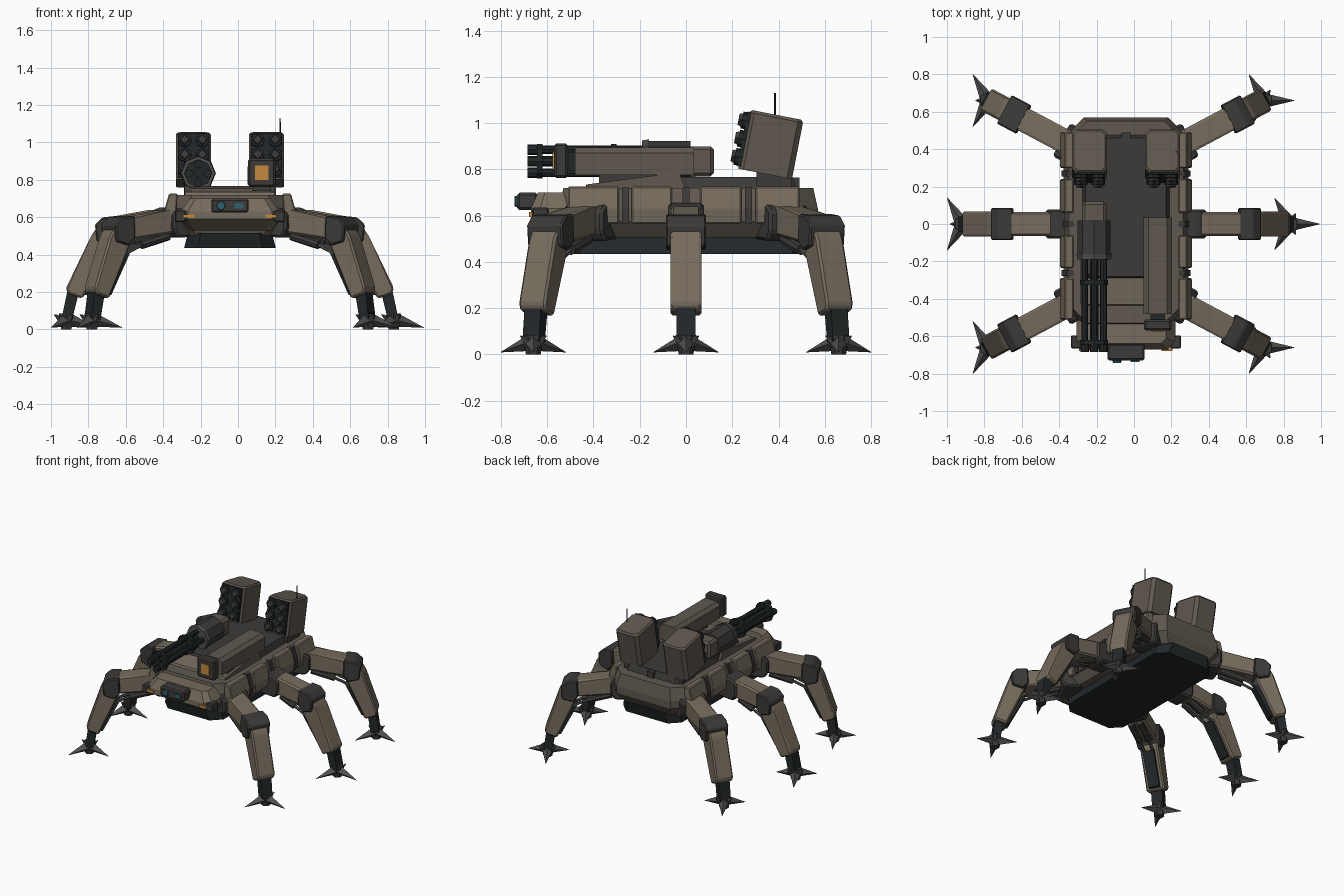
import bpy, bmesh
from math import radians, cos, sin, pi, atan2
from mathutils import Matrix, Vector

CX = -0.043  # hull centreline
T, R = Matrix.Translation, Matrix.Rotation
I = Matrix.Identity(4)


def mat(name, c):
    m = bpy.data.materials.new(name)
    m.diffuse_color = (*c, 1)
    return m


BROWN = mat("armour", (0.18, 0.15, 0.11))
DRAB = mat("drab", (0.115, 0.098, 0.078))
DARK = mat("dark_joint", (0.045, 0.043, 0.04))
BLACK = mat("black_metal", (0.016, 0.02, 0.022))
STEEL = mat("steel", (0.08, 0.08, 0.082))
AMBER = mat("amber", (0.55, 0.25, 0.05))
LENS = mat("lens", (0.03, 0.12, 0.16))


def finish(name, bm, m, M=I, bevel=0):
    if bevel:
        bmesh.ops.bevel(bm, geom=bm.edges[:], offset=bevel, segments=1, affect='EDGES')
    bm.transform(T((CX, 0, 0)) @ M)
    bmesh.ops.recalc_face_normals(bm, faces=bm.faces[:])
    me = bpy.data.meshes.new(name)
    bm.to_mesh(me)
    bm.free()
    me.materials.append(m)
    ob = bpy.data.objects.new(name, me)
    bpy.context.collection.objects.link(ob)
    return ob


def loft(name, rings, m, M=I, bevel=0):
    """Stack of closed rings with equal point counts, capped."""
    bm = bmesh.new()
    vs = [[bm.verts.new(p) for p in r] for r in rings]
    n = len(vs[0])
    for a, b in zip(vs, vs[1:]):
        for i in range(n):
            bm.faces.new((a[i], a[(i + 1) % n], b[(i + 1) % n], b[i]))
    bm.faces.new(vs[0])
    bm.faces.new(vs[-1])
    return finish(name, bm, m, M, bevel)


def prism(name, pts, w, m, M=I, bevel=0):
    """XZ profile extruded along Y, centred."""
    return loft(name, [[(x, y, z) for x, z in pts] for y in (-w / 2, w / 2)], m, M, bevel)


def octo(hx, y0, y1, c, z):
    return [(-hx + c, y0, z), (hx - c, y0, z), (hx, y0 + c, z), (hx, y1 - c, z),
            (hx - c, y1, z), (-hx + c, y1, z), (-hx, y1 - c, z), (-hx, y0 + c, z)]


def box(name, c, s, m, M=I, bevel=0):
    bm = bmesh.new()
    bmesh.ops.create_cube(bm, size=1, matrix=T(c) @ Matrix.Diagonal((*s, 1)))
    return finish(name, bm, m, M, bevel)


def cyl(name, p0, p1, r0, r1, n, m, M=I):
    p0, p1 = Vector(p0), Vector(p1)
    d = p1 - p0
    bm = bmesh.new()
    bmesh.ops.create_cone(bm, cap_ends=True, segments=n, radius1=r0, radius2=r1, depth=d.length,
                          matrix=T((p0 + p1) / 2) @ d.to_track_quat('Z', 'Y').to_matrix().to_4x4())
    return finish(name, bm, m, M)


YZ = R(pi / 2, 4, 'Z')  # turns an XZ profile into a YZ profile

# hull
loft("belly", [octo(0.245, -0.53, 0.53, 0.07, 0.435), octo(0.225, -0.55, 0.55, 0.07, 0.515)], BLACK)
loft("hull", [octo(0.28, -0.53, 0.53, 0.1, 0.505), octo(0.335, -0.55, 0.57, 0.11, 0.575),
              octo(0.335, -0.55, 0.57, 0.11, 0.63), octo(0.305, -0.53, 0.55, 0.1, 0.72)], DRAB)
loft("nose", [octo(0.22, -0.57, -0.4, 0.03, 0.53), octo(0.265, -0.67, -0.4, 0.04, 0.59),
              octo(0.265, -0.67, -0.4, 0.04, 0.63), octo(0.215, -0.64, -0.4, 0.03, 0.70)], BROWN)
loft("deck", [octo(0.235, -0.3, 0.48, 0.03, 0.71), octo(0.215, -0.28, 0.46, 0.03, 0.768)], DARK)
prism("glacis", [(-0.44, 0.71), (-0.43, 0.735), (-0.29, 0.753), (-0.29, 0.71)], 0.47, BROWN, YZ)
box("rear_hatch", (0, 0.47, 0.74), (0.05, 0.04, 0.05), DARK)
for s in (-1, 1):
    S = Matrix.Diagonal((s, 1, 1, 1))
    prism("deck_flank", [(-0.43, 0.71), (-0.43, 0.735), (-0.03, 0.787), (0, 0.71)], 0.04, DRAB,
          T((s * 0.222, 0, 0)) @ YZ)
    # side armour panels and dark ribs between them
    for y, w in ((-0.40, 0.22), (-0.148, 0.175), (0.15, 0.18), (0.395, 0.19)):
        prism("side_panel", [(0.29, 0.56), (0.345, 0.565), (0.353, 0.63), (0.326, 0.726), (0.28, 0.726)],
              w, BROWN, S @ T((0, y, 0)), 0.006)
    for y in (-0.262, 0, 0.27):
        prism("side_rib", [(0.28, 0.56), (0.34, 0.565), (0.345, 0.63), (0.316, 0.722), (0.28, 0.722)],
              0.03, DARK, S @ T((0, y, 0)))
    # headlights
    box("headlight_housing", (s * 0.265, -0.63, 0.605), (0.06, 0.07, 0.06), DARK, bevel=0.006)
    box("headlight", (s * 0.22, -0.672, 0.605), (0.06, 0.012, 0.02), AMBER)

# front sensor head
box("sensor_head", (0, -0.685, 0.662), (0.2, 0.09, 0.075), DARK, bevel=0.01)
cyl("sensor_eye_round", (-0.048, -0.72, 0.662), (-0.048, -0.742, 0.662), 0.026, 0.022, 8, LENS)
box("sensor_eye_square", (0.048, -0.732, 0.662), (0.05, 0.012, 0.03), LENS)

# missile pods
for s in (-1, 1):
    P = T((s * 0.195, 0.367, 0.908)) @ R(radians(-11), 4, 'X')
    box("pod_mount", (s * 0.195, 0.38, 0.765), (0.1, 0.15, 0.1), DARK)
    loft("missile_pod", [octo(0.094, -0.118, 0.118, 0.022, -0.13), octo(0.094, -0.118, 0.118, 0.022, 0.118),
                         octo(0.084, -0.108, 0.108, 0.022, 0.13)], DRAB, P)
    box("pod_face", (0, -0.118, 0), (0.165, 0.016, 0.24), BLACK, P)
    for x in (-0.047, 0.047):
        for z in (-0.08, 0, 0.08):
            cyl("launch_tube", (x, -0.11, z), (x, -0.143, z), 0.037, 0.037, 8, BLACK, P)
            cyl("missile_tip", (x, -0.14, z), (x, -0.158, z), 0.03, 0.024, 4, DARK, P)
cyl("antenna", (0.268, 0.385, 0.95), (0.268, 0.385, 1.13), 0.005, 0.004, 6, BLACK)

# rotary gun on the left
G = T((-0.17, 0, 0.835))
cyl("gun_housing", (0, 0.02, 0), (0, -0.16, 0), 0.088, 0.088, 8, DARK, G)
cyl("gun_collar", (0, -0.16, 0), (0, -0.19, 0), 0.095, 0.09, 8, STEEL, G)
box("gun_rear", (0, 0.03, 0), (0.13, 0.18, 0.13), DRAB, G, 0.015)
box("gun_pedestal", (0, -0.04, -0.08), (0.11, 0.16, 0.08), DARK, G)
cyl("gun_spindle", (0, -0.18, 0), (0, -0.66, 0), 0.022, 0.022, 8, BLACK, G)
for i in range(4):
    x, z = 0.05 * cos(i * pi / 2), 0.05 * sin(i * pi / 2)
    cyl("gun_barrel", (x, -0.18, z), (x, -0.68, z), 0.018, 0.018, 8, BLACK, G)
    cyl("gun_muzzle", (x, -0.645, z), (x, -0.685, z), 0.023, 0.023, 8, BLACK, G)
for y in (-0.3, -0.62):
    cyl("barrel_clamp", (0, y, 0), (0, y - 0.025, 0), 0.075, 0.075, 8, BLACK, G)

# beam weapon on the right
loft("beam_housing", [[(x, y, z) for x, z in ((-0.075, -0.06), (0.075, -0.06), (0.075, 0.035),
                                              (0.05, 0.06), (-0.05, 0.06), (-0.075, 0.035))]
                      for y in (-0.48, 0.035)], DRAB, T((0.17, 0, 0.835)))
box("beam_neck", (0.17, -0.49, 0.835), (0.08, 0.08, 0.08), BLACK)
box("beam_muzzle", (0.17, -0.54, 0.838), (0.145, 0.06, 0.15), DARK, bevel=0.01)
box("beam_lens", (0.17, -0.57, 0.838), (0.07, 0.012, 0.075), AMBER)
box("beam_mount", (0.17, -0.2, 0.76), (0.1, 0.35, 0.06), DARK)


def leg(name, hip, ang, k, hip_w):
    """Profiles run along the leg; k pushes the knee outward for a steeper shin."""
    M = T((*hip, 0)) @ R(ang, 4, 'Z')
    prism(name + "_hip", [(-0.1, 0.5), (0.03, 0.49), (0.06, 0.53), (0.06, 0.62), (0.02, 0.65), (-0.1, 0.66)],
          hip_w, DARK, M, 0.012)
    prism(name + "_upper", [(0, 0.52), (0, 0.64), (0.06, 0.64), (0.25 + k, 0.605), (0.3 + k, 0.58),
                            (0.28 + k, 0.5), (0.24 + k, 0.48)], 0.13, BROWN, M, 0.012)
    prism(name + "_knee", [(0.23 + k, 0.49), (0.235 + k, 0.607), (0.31 + k, 0.6), (0.352 + k, 0.56),
                           (0.342 + k, 0.47), (0.27 + k, 0.45)], 0.172, DARK, M, 0.007)
    b = k * 0.25
    prism(name + "_lower", [(0.25 + k, 0.47), (0.345 + k, 0.54), (0.372 + k, 0.5), (0.507 + b, 0.22),
                            (0.495 + b, 0.19), (0.42 + b, 0.165), (0.26 + k, 0.43)], 0.132, BROWN, M, 0.01)
    prism(name + "_inner_strip", [(0.24 + k, 0.41), (0.28 + k, 0.43), (0.43 + b, 0.18), (0.395 + b, 0.185)],
          0.08, BLACK, M)
    prism(name + "_shank", [(0.425 + b, 0.25), (0.49 + b, 0.25), (0.53, 0.06), (0.475, 0.05)], 0.08, BLACK, M)
    for t in (-0.032, 0.032):
        cyl(name + "_piston", (0.06, t, 0.5), (0.17 + k, t, 0.452), 0.024, 0.024, 8, DARK, M)
        cyl(name + "_rod", (0.17 + k, t, 0.452), (0.27 + k, t, 0.405), 0.011, 0.011, 6, STEEL, M)
    # foot: claws share one world orientation on every leg
    F = T(M @ Vector((0.505, 0, 0)))
    cyl(name + "_foot", (0, 0, 0), (0, 0, 0.085), 0.032, 0.045, 6, DARK, F)
    for i in range(3):
        c, s = cos(i * 2 * pi / 3), sin(i * 2 * pi / 3)
        cyl(name + "_claw", (c * 0.025, s * 0.025, 0.048), (c * 0.162, s * 0.162, 0.01), 0.034, 0.001, 4, STEEL, F)
        cyl(name + "_spur", (-c * 0.02, -s * 0.02, 0.05), (-c * 0.065, -s * 0.065, 0.08), 0.025, 0.002, 4, STEEL, F)


# six legs
A = radians(28)
for side, s in (("left", -1), ("right", 1)):
    leg(side + "_middle_leg", (s * 0.37, 0), 0 if s > 0 else pi, 0, 0.155)
    for end, e in (("front", -1), ("rear", 1)):
        leg(f"{side}_{end}_leg", (s * 0.292, e * 0.423), atan2(e * sin(A), s * cos(A)), 0.055, 0.2)
